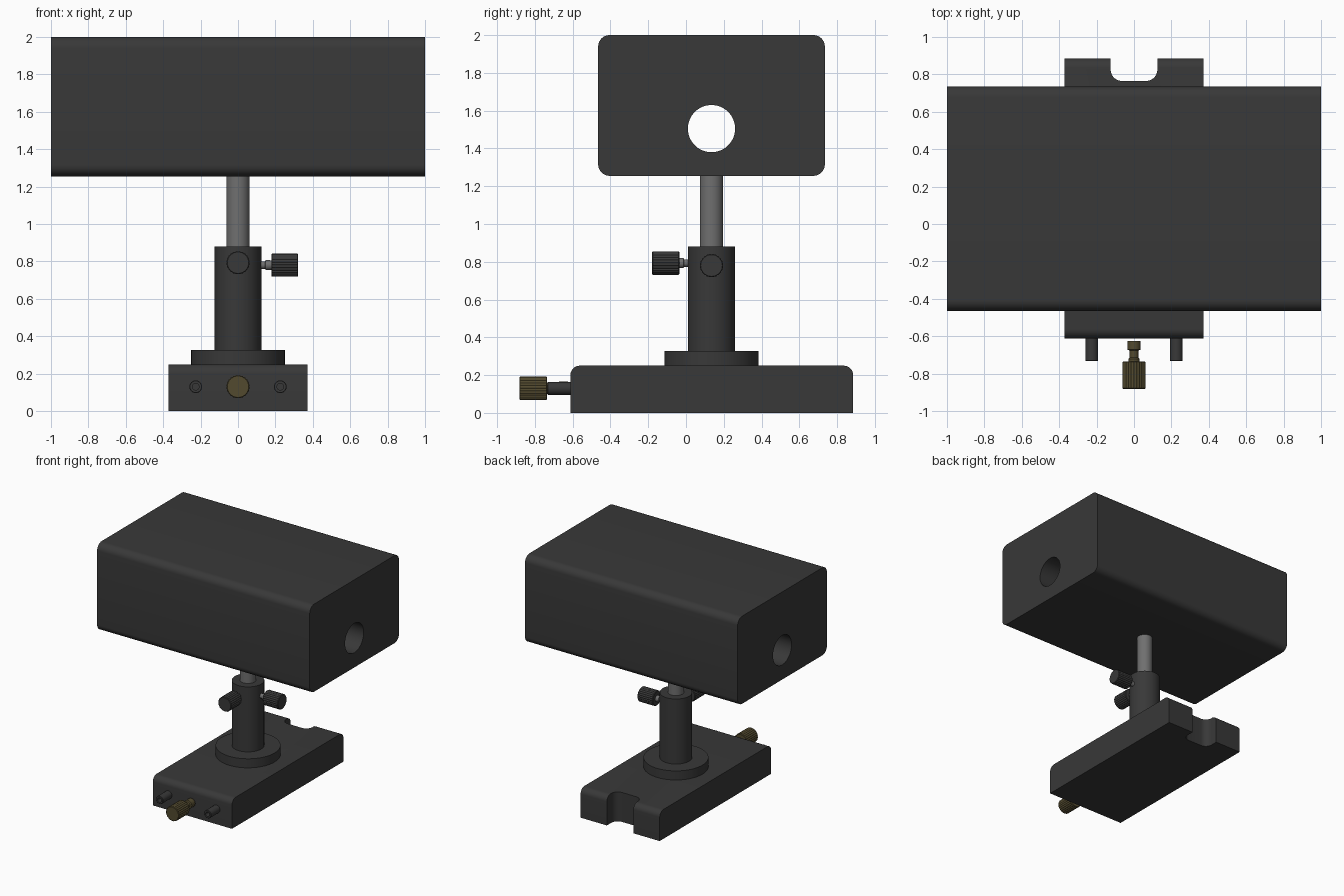
import bpy, bmesh, math
from mathutils import Matrix, Vector

if "Cube" in bpy.data.objects:
    bpy.data.objects.remove(bpy.data.objects["Cube"])

CY = 0.135  # y of the post axis


def material(name, rgb):
    m = bpy.data.materials.new(name)
    m.diffuse_color = (*rgb, 1)
    m.use_nodes = True
    m.node_tree.nodes["Principled BSDF"].inputs["Base Color"].default_value = m.diffuse_color
    return m


DARK = material("black_anodised", (0.04, 0.04, 0.04))
STEEL = material("steel", (0.16, 0.16, 0.16))
BRASS = material("dark_brass", (0.085, 0.068, 0.028))


def finish(bm, name, mat, matrix=Matrix()):
    bmesh.ops.recalc_face_normals(bm, faces=bm.faces)
    bm.transform(matrix)
    me = bpy.data.meshes.new(name)
    bm.to_mesh(me)
    bm.free()
    me.materials.append(mat)
    ob = bpy.data.objects.new(name, me)
    bpy.context.collection.objects.link(ob)
    bpy.ops.object.select_all(action='DESELECT')
    ob.select_set(True)
    bpy.context.view_layer.objects.active = ob
    bpy.ops.object.shade_smooth_by_angle(angle=math.radians(30))
    return ob


def arc(cx, cy, r, a0, a1, n=8):
    return [(cx + r * math.cos(math.radians(a0 + (a1 - a0) * i / n)),
             cy + r * math.sin(math.radians(a0 + (a1 - a0) * i / n))) for i in range(n + 1)]


def prism(loops, z0, z1):
    """Extrude an outline (with optional holes) from z0 to z1."""
    bm = bmesh.new()
    edges = []
    for loop in loops:
        vs = [bm.verts.new((x, y, z0)) for x, y in loop]
        if len(loops) == 1:
            bm.faces.new(vs)
        else:
            edges += [bm.edges.new((vs[i - 1], vs[i])) for i in range(len(vs))]
    if edges:
        bmesh.ops.triangle_fill(bm, use_beauty=True, edges=edges, normal=(0, 0, 1))
    top = bmesh.ops.extrude_face_region(bm, geom=bm.faces[:])["geom"]
    bmesh.ops.translate(bm, vec=(0, 0, z1 - z0),
                        verts=[g for g in top if isinstance(g, bmesh.types.BMVert)])
    return bm


def lathe(profile, n=40):
    """Revolve (distance, radius) pairs around z and cap both ends."""
    bm = bmesh.new()
    rings = [[bm.verts.new((r * math.cos(2 * math.pi * i / n), r * math.sin(2 * math.pi * i / n), t))
              for i in range(n)] for t, r in profile]
    for a, b in zip(rings, rings[1:]):
        for i in range(n):
            bm.faces.new((a[i - 1], a[i], b[i], b[i - 1]))
    bm.faces.new(rings[0])
    bm.faces.new(rings[-1])
    return bm


def along(origin, direction):
    return Matrix.Translation(origin) @ Vector(direction).to_track_quat('Z', 'Y').to_matrix().to_4x4()


def thumb_screw(name, origin, direction, shank, k0, k1, mat, shank_mat):
    """Shank profile plus a knurled knob from k0 to k1."""
    m = along(origin, direction)
    finish(lathe(shank, 24), name + "_shank", shank_mat, m)
    n, c, r = 72, 0.004, 0.062
    bm = bmesh.new()
    rings = []
    for t, inset, flute in ((k0, 0.005, 0), (k0 + c, 0, 0.003), (k1 - c, 0, 0.003), (k1, 0.005, 0)):
        ring = []
        for i in range(n):
            q = r - inset - (flute if i % 3 == 0 else 0)
            a = 2 * math.pi * i / n
            ring.append(bm.verts.new((q * math.cos(a), q * math.sin(a), t)))
        rings.append(ring)
    for a, b in zip(rings, rings[1:]):
        for i in range(n):
            bm.faces.new((a[i - 1], a[i], b[i], b[i - 1]))
    bm.faces.new(rings[0])
    bm.faces.new(rings[-1])
    finish(bm, name + "_knob", mat, m)


# Housing: rounded y-z section with a through bore, extruded along x
y0, y1, z0, z1, r = CY - 0.6, CY + 0.6, 1.255, 2.0, 0.06
section = (arc(y1 - r, z1 - r, r, 0, 90) + arc(y0 + r, z1 - r, r, 90, 180)
           + arc(y0 + r, z0 + r, r, 180, 270) + arc(y1 - r, z0 + r, r, 270, 360))
bore = arc(CY, 1.505, 0.125, 0, 360, 64)[:-1]
to_x = Matrix(((0, 0, 1, 0), (1, 0, 0, 0), (0, 1, 0, 0), (0, 0, 0, 1)))
finish(prism([section, bore], -1, 1), "housing", DARK, to_x)

# Base: slab with a rear slot and rounded top edges at both ends
yb, yf, w = 0.885, -0.612, 0.372
outline = ([(-w, yf), (w, yf), (w, yb), (0.125, yb)] + arc(0.065, 0.825, 0.06, 0, -90)
           + arc(-0.065, 0.825, 0.06, -90, -180) + [(-0.125, yb), (-w, yb)])
bm = prism([outline], 0, 0.25)
ends = [e for e in bm.edges if all(v.co.z > 0.24 for v in e.verts)
        and any(all(abs(v.co.y - y) < 1e-4 for v in e.verts) for y in (yb, yf))]
bmesh.ops.bevel(bm, geom=ends, offset=0.05, segments=8, profile=0.5, affect='EDGES')
finish(bm, "base", DARK)

# Flange, holder and post
axis = Matrix.Translation((0, CY, 0))
finish(lathe([(0.25, 0.25), (0.327, 0.25)], 64), "flange", DARK, axis)
finish(lathe([(0.327, 0.125), (0.88, 0.125)], 48), "post_holder", DARK, axis)
finish(lathe([(0.88, 0.062), (1.255, 0.062)], 40), "post", STEEL, axis)

# Two clamp screws on the holder
clamp = [(0.115, 0.02), (0.145, 0.02), (0.148, 0.027), (0.165, 0.027), (0.18, 0.025)]
thumb_screw("side_clamp", (0, CY, 0.78), (1, 0, 0), clamp, 0.178, 0.322, DARK, STEEL)
thumb_screw("front_clamp", (0, CY, 0.793), (0, -1, 0), clamp, 0.17, 0.315, DARK, STEEL)

# Brass adjuster at the front of the base
adjuster = [(0.625, 0.036), (0.672, 0.036), (0.676, 0.023), (0.715, 0.023), (0.722, 0.03), (0.735, 0.03)]
thumb_screw("adjuster", (0, 0, 0.13), (0, -1, 0), adjuster, 0.735, 0.882, BRASS, BRASS)

# Pair of socketed pins
for side, label in ((-1, "left"), (1, "right")):
    finish(lathe([(0.60, 0.034), (0.73, 0.034), (0.733, 0.031), (0.733, 0.018), (0.69, 0.018)], 24),
           label + "_pin", DARK, along((side * 0.226, 0, 0.13), (0, -1, 0)))
